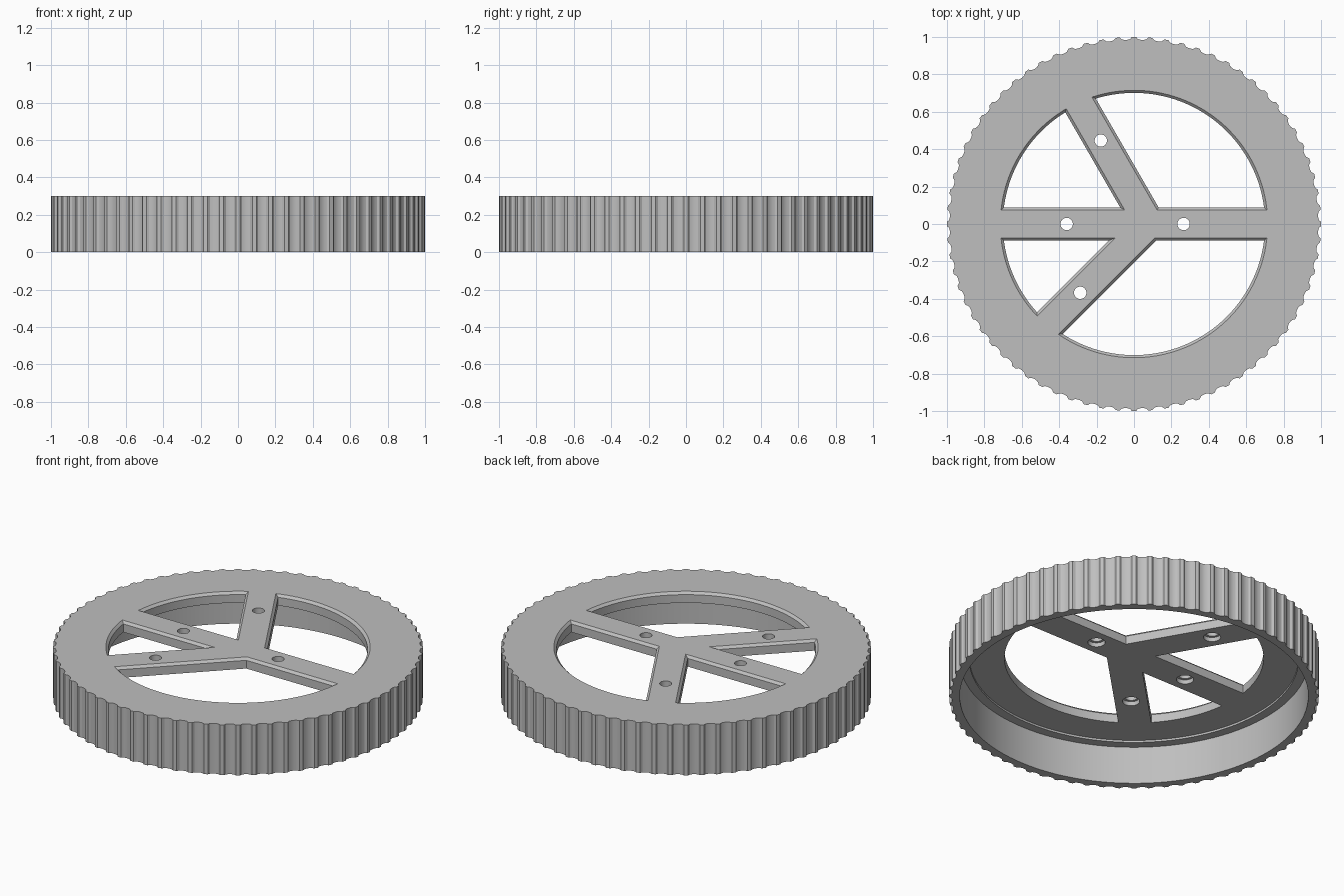
import bpy, bmesh, math
from mathutils import Vector

if "Cube" in bpy.data.objects:
    bpy.data.objects.remove(bpy.data.objects["Cube"])

H = 0.30            # wheel height
HUB = Vector((0.08, 0.0))   # point where the spokes meet
HALF = 0.075        # spoke half width at the top face
POCKET_R = 0.715    # radius of the spoke opening at the top face
CH = 0.014          # chamfer size
SPOKES = [0, 120, 180, 225]
HOLE_DIST = [0.185, 0.515, 0.44, 0.52]


def loft(name, levels):
    """Solid through stacked outlines; levels = [(z, [2D points]), ...]"""
    bm = bmesh.new()
    rings = [[bm.verts.new((p[0], p[1], z)) for p in pts] for z, pts in levels]
    n = len(rings[0])
    bm.faces.new(rings[0][::-1])
    bm.faces.new(rings[-1])
    for lo, hi in zip(rings, rings[1:]):
        for i in range(n):
            j = (i + 1) % n
            bm.faces.new((lo[i], lo[j], hi[j], hi[i]))
    bmesh.ops.recalc_face_normals(bm, faces=bm.faces)
    me = bpy.data.meshes.new(name)
    bm.to_mesh(me)
    bm.free()
    ob = bpy.data.objects.new(name, me)
    bpy.context.collection.objects.link(ob)
    return ob


def circle(r, n, c=(0, 0)):
    return [(c[0] + r * math.cos(2 * math.pi * i / n),
             c[1] + r * math.sin(2 * math.pi * i / n)) for i in range(n)]


def direction(deg):
    return Vector((math.cos(math.radians(deg)), math.sin(math.radians(deg))))


def ribbed_outline(teeth=72, depth=0.015, land=0.25, steps=6):
    """Circle with narrow lands and shallow round grooves"""
    pts = []
    pitch = 2 * math.pi / teeth
    for t in range(teeth):
        for s in range(steps + 1):
            u = s / steps
            a = pitch * (t + land / 2 + (1 - land) * u)
            r = 1 - depth * math.sqrt(max(0, 1 - (2 * u - 1) ** 2))
            pts.append((r * math.cos(a), r * math.sin(a)))
    return pts


def pocket_outline(a0, a1, inset, n=40):
    """Region between two neighbouring spokes, bounded by an arc"""
    w, r = HALF + inset, POCKET_R - inset
    d0, d1 = direction(a0), direction(a1)
    p0 = HUB + w * Vector((-d0.y, d0.x))
    p1 = HUB + w * Vector((d1.y, -d1.x))
    # inner corner of the two spoke edges
    q = p1 - p0
    t = (q.x * d1.y - q.y * d1.x) / (d0.x * d1.y - d0.y * d1.x)
    apex = p0 + t * d0

    def hit(p, d):
        b = p.dot(d)
        e = p + d * (-b + math.sqrt(b * b - p.dot(p) + r * r))
        return math.atan2(e.y, e.x) % (2 * math.pi)

    s, e = hit(p0, d0), hit(p1, d1)
    if e < s:
        e += 2 * math.pi
    arc = [(r * math.cos(s + (e - s) * i / n), r * math.sin(s + (e - s) * i / n))
           for i in range(n + 1)]
    return [tuple(apex)] + arc


# ribbed wheel body
wheel = loft("wheel", [(0, ribbed_outline()), (H, ribbed_outline())])

# hollow underside with a small step
cutters = [
    loft("cavity_cutter", [(-0.1, circle(0.943, 128)), (0.225, circle(0.943, 128))]),
    loft("recess_cutter", [(0.1, circle(0.89, 128)), (0.237, circle(0.89, 128))]),
]

# chamfered openings between the spokes
for a0, a1 in zip(SPOKES, SPOKES[1:] + [360]):
    cutters.append(loft("pocket_cutter", [
        (z, pocket_outline(a0, a1, inset))
        for z, inset in ((0.15, CH), (H - CH, CH), (H + CH, -CH))]))

# counterbored holes, one per spoke
for a, dist in zip(SPOKES, HOLE_DIST):
    c = HUB + dist * direction(a)
    cutters.append(loft("hole_cutter", [
        (0.15, circle(0.047, 32, c)), (0.262, circle(0.047, 32, c)),
        (0.2621, circle(0.033, 32, c)), (H + 0.05, circle(0.033, 32, c))]))

bpy.context.view_layer.objects.active = wheel
wheel.select_set(True)
for cutter in cutters:
    mod = wheel.modifiers.new("cut", "BOOLEAN")
    mod.operation = "DIFFERENCE"
    mod.solver = "EXACT"
    mod.object = cutter
    bpy.ops.object.modifier_apply(modifier=mod.name)
    bpy.data.objects.remove(cutter)

# single grey material
grey = bpy.data.materials.new("grey")
grey.diffuse_color = (0.52, 0.52, 0.52, 1)
grey.use_nodes = True
grey.node_tree.nodes["Principled BSDF"].inputs["Base Color"].default_value = grey.diffuse_color
wheel.data.materials.clear()
wheel.data.materials.append(grey)
bpy.ops.object.shade_smooth_by_angle(angle=math.radians(25))
